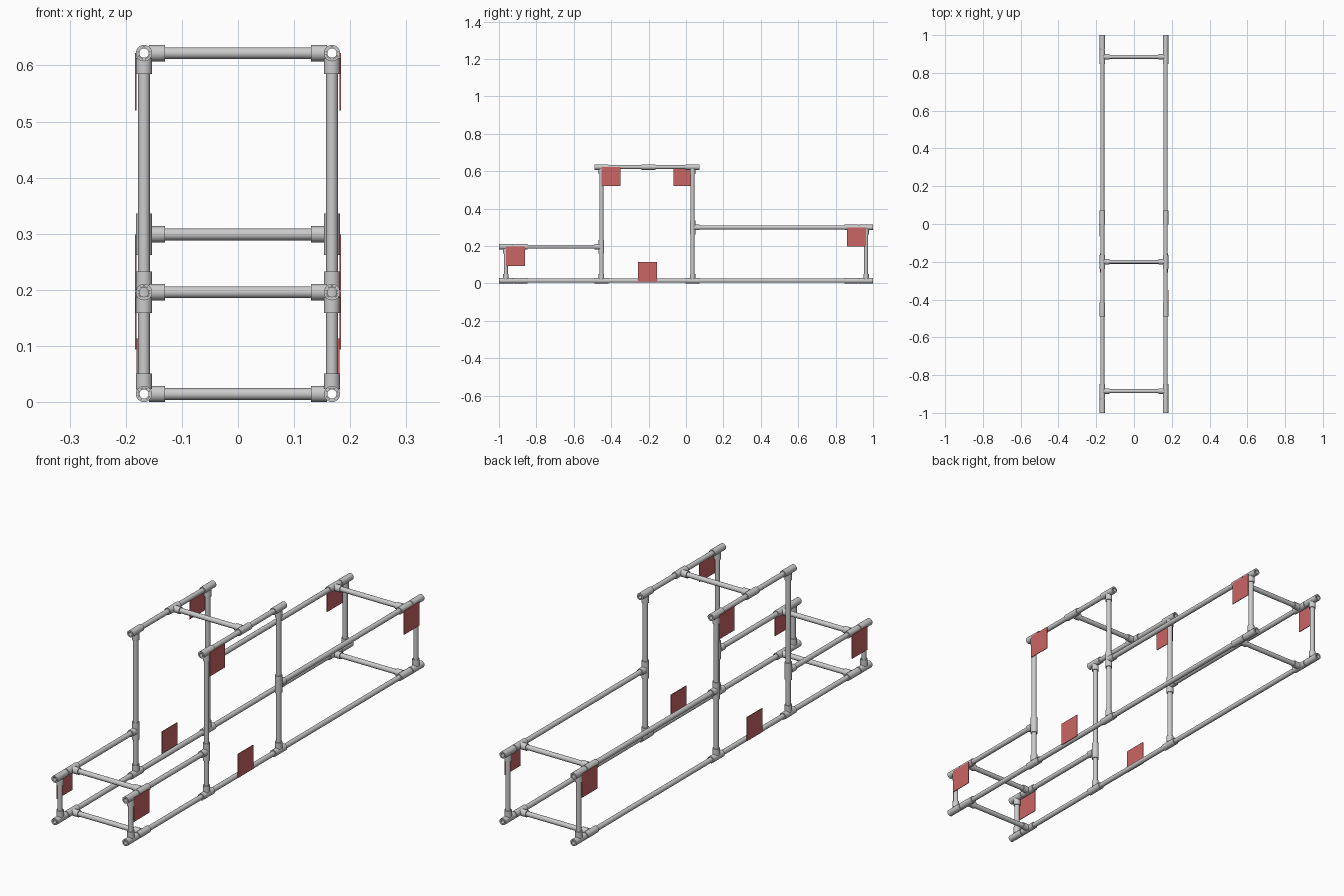
import bpy, bmesh, math
from mathutils import Vector

if "Cube" in bpy.data.objects:
    bpy.data.objects.remove(bpy.data.objects["Cube"])

X = 0.1675                      # half spacing of the two side frames
R, BORE, FIT = 0.0105, 0.0082, 0.0145
REACH = 0.037                   # fitting length from its centre
Z0, Z1, Z2, Z3 = 0.0145, 0.196, 0.299, 0.622
Y_FRONT, Y_BACK, Y_A, Y_B, Y_BAR, Y_MID = -0.963, 0.963, -0.452, 0.035, 0.885, -0.2

red = bpy.data.materials.new("panel_red")
red.diffuse_color = (0.6, 0.13, 0.13, 1)
red.use_nodes = True
red.node_tree.nodes["Principled BSDF"].inputs["Base Color"].default_value = red.diffuse_color


def add_object(name, bm, mat=None):
    me = bpy.data.meshes.new(name)
    bm.to_mesh(me)
    bm.free()
    ob = bpy.data.objects.new(name, me)
    bpy.context.collection.objects.link(ob)
    if mat:
        me.materials.append(mat)
    return ob


def add_tube(bm, a, b, outer, inner, n=32):
    """Hollow tube from a to b."""
    a, b = Vector(a), Vector(b)
    q = (b - a).to_track_quat('Z', 'Y')
    rings = []
    for p, r in ((a, outer), (b, outer), (b, inner), (a, inner)):
        rings.append([bm.verts.new(p + q @ Vector((r * math.cos(t), r * math.sin(t), 0)))
                      for t in (2 * math.pi * i / n for i in range(n))])
    for k in range(4):
        lo, hi = rings[k], rings[(k + 1) % 4]
        for i in range(n):
            j = (i + 1) % n
            bm.faces.new((lo[i], lo[j], hi[j], hi[i]))


def smooth(ob):
    bpy.ops.object.select_all(action='DESELECT')
    ob.select_set(True)
    bpy.context.view_layer.objects.active = ob
    bpy.ops.object.shade_smooth_by_angle(angle=math.radians(35))


def pipe(name, a, b):
    bm = bmesh.new()
    add_tube(bm, a, b, R, BORE)
    smooth(add_object(name, bm))


def tee(name, c, run, branch):
    """T fitting: sleeve along run, one stub along branch."""
    bm = bmesh.new()
    c, run, branch = Vector(c), Vector(run), Vector(branch)
    add_tube(bm, c - run * REACH, c + run * REACH, FIT, R + 0.0002)
    add_tube(bm, c + branch * 0.0088, c + branch * REACH, FIT, R + 0.0002)
    smooth(add_object(name, bm))


def panel(name, x, y, z):
    bm = bmesh.new()
    bmesh.ops.create_cube(bm, size=1)
    for v in bm.verts:
        v.co = Vector((v.co.x * 0.003 + x, v.co.y * 0.102 + y, v.co.z * 0.102 + z))
    add_object(name, bm, red)


UP, DOWN, ALONG, FWD = (0, 0, 1), (0, 0, -1), (0, 1, 0), (0, -1, 0)

for s, side in ((-1, "left"), (1, "right")):
    x = s * X
    inward = (-s, 0, 0)
    # lengthwise rails
    pipe(side + "_bottom_rail", (x, -1, Z0), (x, 1, Z0))
    pipe(side + "_front_rail", (x, -1, Z1), (x, Y_A - 0.009, Z1))
    pipe(side + "_back_rail", (x, Y_B + 0.009, Z2), (x, 1, Z2))
    pipe(side + "_top_rail", (x, Y_A - REACH, Z3), (x, Y_B + REACH, Z3))
    # upright posts with their end fittings
    for label, y, top in (("front", Y_FRONT, Z1), ("mid_front", Y_A, Z3),
                          ("mid_back", Y_B, Z3), ("back", Y_BACK, Z2)):
        pipe(f"{side}_{label}_post", (x, y, Z0 + 0.009), (x, y, top - 0.009))
        tee(f"{side}_{label}_foot_tee", (x, y, Z0), ALONG, UP)
        tee(f"{side}_{label}_head_tee", (x, y, top), ALONG, DOWN)
    # rail joints on the tall posts
    tee(side + "_front_rail_tee", (x, Y_A, Z1), UP, FWD)
    tee(side + "_back_rail_tee", (x, Y_B, Z2), UP, ALONG)
    # crossbar fittings
    for y, z in ((-Y_BAR, Z0), (-Y_BAR, Z1), (Y_BAR, Z0), (Y_BAR, Z2), (Y_MID, Z3)):
        tee(side + "_crossbar_tee", (x, y, z), ALONG, inward)
    # red marker panels; the top ones sit at opposite ends
    h = 0.051
    panel(side + "_front_panel", s * 0.182, Y_FRONT + h, Z1 - h)
    panel(side + "_back_panel", s * 0.182, Y_BACK - h, Z2 - h)
    panel(side + "_bottom_panel", s * 0.1795, -0.206, 0.011 + h)
    panel(side + "_top_panel", s * 0.182, Y_A + h if s > 0 else Y_B - h, Z3 - h)

# crossbars
for label, y, z in (("front_bottom", -Y_BAR, Z0), ("front_top", -Y_BAR, Z1),
                    ("back_bottom", Y_BAR, Z0), ("back_top", Y_BAR, Z2), ("top", Y_MID, Z3)):
    pipe(label + "_crossbar", (-X + 0.009, y, z), (X - 0.009, y, z))
